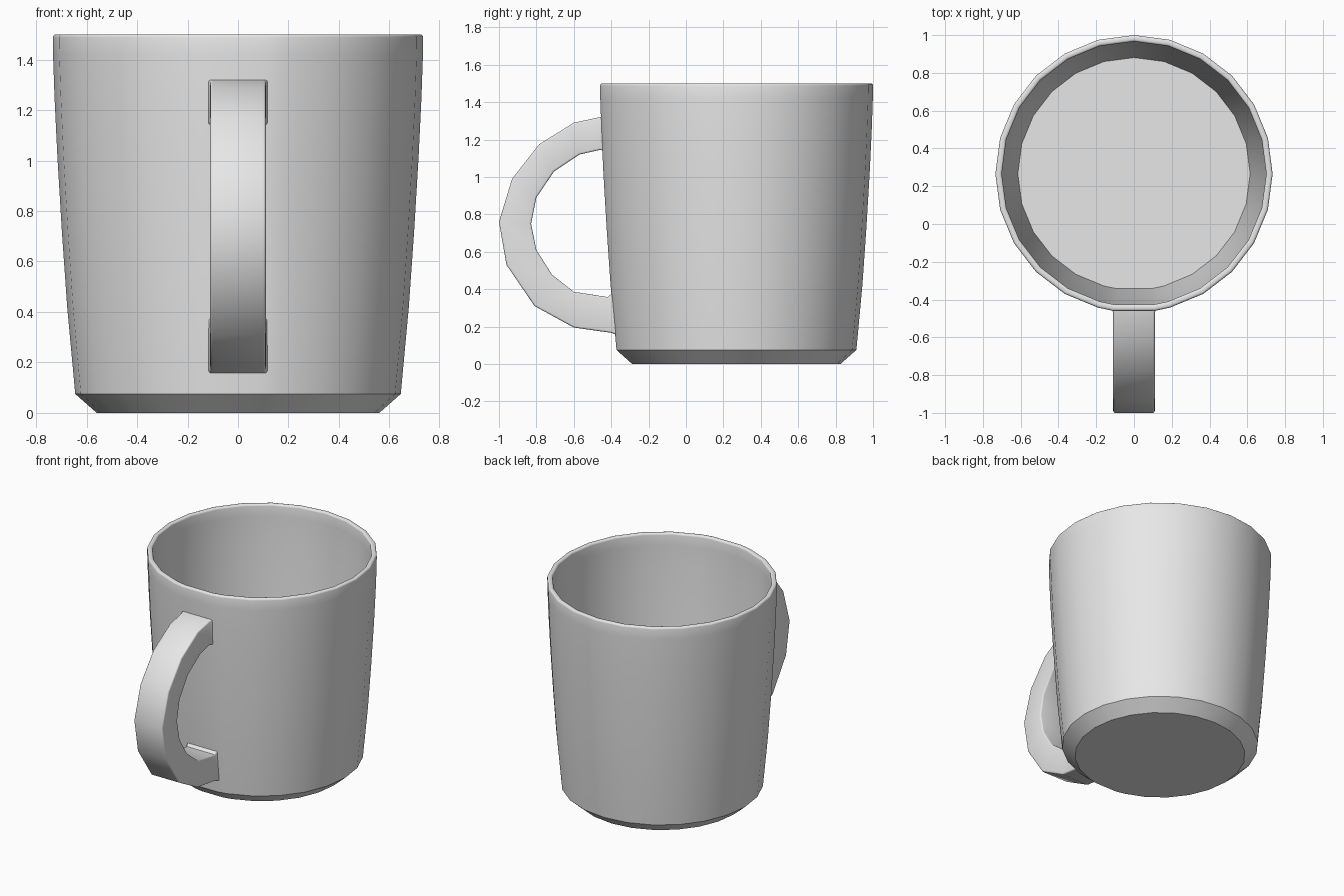
import bpy, bmesh
from math import sin, cos, pi, radians, asin

cube = bpy.data.objects.get("Cube")
if cube:
    bpy.data.objects.remove(cube, do_unlink=True)

CENTRE_Y = 0.266
SIDES = 24
RIM = 0.734
HALF_WIDTH = 0.11

# Single plain grey glaze
grey = bpy.data.materials.new("light_grey")
grey.use_nodes = True
grey.diffuse_color = (0.8, 0.8, 0.8, 1)
grey.node_tree.nodes["Principled BSDF"].inputs["Base Color"].default_value = (0.8, 0.8, 0.8, 1)


def finish(bm, name):
    bmesh.ops.recalc_face_normals(bm, faces=bm.faces)
    mesh = bpy.data.meshes.new(name)
    bm.to_mesh(mesh)
    bm.free()
    mesh.materials.append(grey)
    obj = bpy.data.objects.new(name, mesh)
    bpy.context.collection.objects.link(obj)
    bpy.ops.object.select_all(action='DESELECT')
    obj.select_set(True)
    bpy.context.view_layer.objects.active = obj
    bpy.ops.object.shade_smooth_by_angle(angle=radians(35))
    return obj


def bridge(bm, ring_a, ring_b):
    n = len(ring_a)
    for i in range(n):
        j = (i + 1) % n
        bm.faces.new((ring_a[i], ring_a[j], ring_b[j], ring_b[i]))


def rounded_corner(r, z, size, start):
    steps = [start + k * pi / 6 for k in range(4)]
    return [(r + size * cos(a), z + size * sin(a)) for a in steps]


# Cup body: outer wall, rounded lip, inner wall and floor in one profile
outer = [(0.56, 0), (0.645, 0.075), (0.677, 0.42), (0.698, 0.72),
         (0.716, 1.02), (0.727, 1.25), (0.733, 1.42)]
lip = rounded_corner(RIM - 0.012, 1.488, 0.012, 0) + rounded_corner(0.712, 1.488, 0.012, pi / 2)
inner = [(r - 0.033, z) for r, z in reversed(outer[2:])] + [(0.615, 0.09)]

# Regular sides, with a flat facet at the front where the handle joins
flat = asin(HALF_WIDTH / RIM)
angles = [2 * pi * i / SIDES for i in range(SIDES) if i != SIDES * 3 // 4]
angles = sorted(angles + [1.5 * pi - flat, 1.5 * pi + flat])

bm = bmesh.new()
rings = [[bm.verts.new((r * cos(a), CENTRE_Y + r * sin(a), z)) for a in angles]
         for r, z in outer + lip + inner]
for a, b in zip(rings, rings[1:]):
    bridge(bm, a, b)
bm.faces.new(rings[0])
bm.faces.new(rings[-1])
finish(bm, "cup_body")

# Handle: rectangular section lofted between outer and inner arcs (y, z)
outer_arc = [(-0.44, 1.322), (-0.468, 1.318), (-0.6, 1.29), (-0.785, 1.175), (-0.93, 0.99),
             (-1.0, 0.76), (-0.96, 0.53), (-0.81, 0.31), (-0.6, 0.195), (-0.4, 0.167), (-0.37, 0.155)]
inner_arc = [(-0.432, 1.137), (-0.46, 1.145), (-0.57, 1.12), (-0.705, 1.03), (-0.8, 0.89),
             (-0.828, 0.75), (-0.8, 0.61), (-0.716, 0.477), (-0.6, 0.386), (-0.42, 0.358), (-0.387, 0.382)]
last = len(outer_arc) - 1

bm = bmesh.new()
sections = []
for i, ((yo, zo), (yi, zi)) in enumerate(zip(outer_arc, inner_arc)):
    w = HALF_WIDTH + {0: 0.014, last: 0.008}.get(i, 0)   # flared ends
    corners = ((-w, yo, zo), (w, yo, zo), (w, yi, zi), (-w, yi, zi))
    sections.append([bm.verts.new(c) for c in corners])
for a, b in zip(sections, sections[1:]):
    bridge(bm, a, b)
long_edges = [bm.edges.get((a[k], b[k])) for a, b in zip(sections, sections[1:]) for k in range(4)]
bmesh.ops.bevel(bm, geom=long_edges, offset=0.01, segments=3, profile=0.5, affect='EDGES')
finish(bm, "handle")
